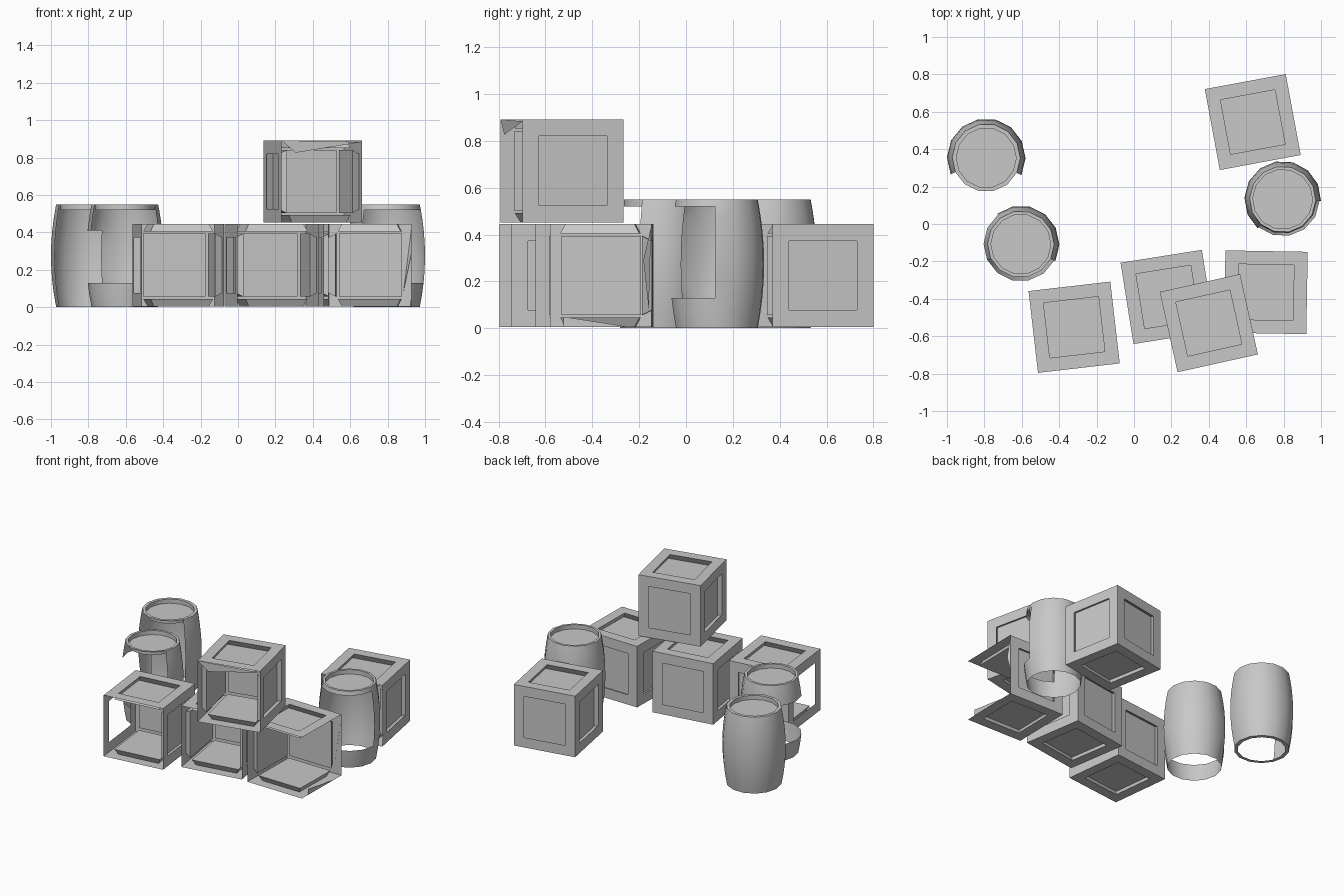
import bpy, bmesh
from math import cos, sin, pi, radians
from mathutils import Vector

cube = bpy.data.objects.get("Cube")
if cube:
    bpy.data.objects.remove(cube, do_unlink=True)

# One plain grey material
grey = bpy.data.materials.new("plain_grey")
grey.use_nodes = True
colour = (0.58, 0.58, 0.58, 1)
grey.diffuse_color = colour
grey.node_tree.nodes["Principled BSDF"].inputs["Base Color"].default_value = colour

HALF = 0.22       # half the crate side
FRAME = 0.072     # width of the crate frame boards
RECESS = 0.04     # how far the panels sit in
FLARE = 1.14      # panels run slightly behind the frame boards
SIDES = 14        # barrel staves
HEIGHT = 0.55     # barrel height


def finish(name, bm, location, turn=0.0):
    mesh = bpy.data.meshes.new(name)
    bm.to_mesh(mesh)
    bm.free()
    mesh.materials.append(grey)
    ob = bpy.data.objects.new(name, mesh)
    bpy.context.collection.objects.link(ob)
    ob.location = location
    ob.rotation_euler.z = radians(turn)
    return ob


def crate(name, x, y, z, turn, open_sides, lost_panel=None, shards=()):
    """Hollow crate shell; whole sides or a single panel may be broken away."""
    bm = bmesh.new()
    bmesh.ops.create_cube(bm, size=2 * HALF)
    bm.normal_update()
    gone = [f for f in bm.faces
            if any(f.normal.dot(Vector(d)) > 0.9 for d in open_sides)]
    bmesh.ops.delete(bm, geom=gone, context='FACES')
    panels = bm.faces[:]
    bmesh.ops.inset_individual(bm, faces=panels, thickness=FRAME, use_even_offset=True)
    bmesh.ops.inset_individual(bm, faces=panels, thickness=0, depth=-RECESS)
    for f in panels:
        centre = f.calc_center_median()
        for v in f.verts:
            v.co = centre + (v.co - centre) * FLARE
    if lost_panel:
        bm.normal_update()
        lost = [f for f in panels if f.normal.dot(Vector(lost_panel)) > 0.9]
        walls = {g for f in lost for e in f.edges for g in e.link_faces}
        bmesh.ops.delete(bm, geom=list(walls), context='FACES')
    # Splinters left around the opening, in units of half a side
    for tri in shards:
        bm.faces.new([bm.verts.new(Vector(p) * HALF) for p in tri])
    finish(name, bm, (x, y, z + HALF), turn)


FRONT, LEFT, RIGHT = (0, -1, 0), (1, 0, 0), (-1, 0, 0)
TOP_SPLINTER = [(-1, -1, 1), (-0.65, -1, 0.7), (1, -1, 0.96)]
POST_SPLINTER = [(1, 1, 0.95), (0.8, 0.95, -0.65), (1, 0.85, 0.3)]
FLOOR_SPLINTER = [(1, -0.7, -1), (1, 0.6, -1), (1, -0.7, -0.8)]

# Crates
crate("crate_front_right", -0.32, -0.552, 0.005, 6.6, [FRONT], lost_panel=RIGHT)
crate("crate_front_middle", 0.18, -0.39, 0.005, 9, [FRONT])
crate("crate_front_left", 0.705, -0.365, 0.005, -1, [FRONT, LEFT],
      shards=[POST_SPLINTER, FLOOR_SPLINTER])
crate("crate_stacked", 0.40, -0.53, 0.452, 12.5, [FRONT], shards=[TOP_SPLINTER])
crate("crate_back", 0.635, 0.545, 0.005, 10.5, [FRONT])


def barrel(name, x, y, belly, start, gaps, bottom_ring=False):
    """Bulging barrel shell with a sunken lid and holes in its staves.
    Each gap is (first stave, stave after the last, low z, high z)."""
    bm = bmesh.new()
    levels = [0, 0.07, 0.13, 0.2, 0.27, 0.34, 0.41, 0.47, 0.52, HEIGHT]
    profile = [(belly - 0.028 * (2 * h / HEIGHT - 1) ** 2, h) for h in levels]
    profile += [(0.16, HEIGHT), (0.16, HEIGHT - 0.03)]
    rings = [[bm.verts.new((r * cos(radians(start) + 2 * pi * i / SIDES),
                            r * sin(radians(start) + 2 * pi * i / SIDES), h))
              for i in range(SIDES)] for r, h in profile]
    for j in range(len(rings) - 1):
        mid = (profile[j][1] + profile[j + 1][1]) / 2
        stave = j < len(levels) - 1
        for i in range(SIDES):
            if stave and any(a <= i < b and low < mid < high for a, b, low, high in gaps):
                continue
            k = (i + 1) % SIDES
            bm.faces.new((rings[j][i], rings[j][k], rings[j + 1][k], rings[j + 1][i]))
    bm.faces.new(rings[-1])
    if bottom_ring:
        inner = [bm.verts.new((v.co.x * 0.86, v.co.y * 0.86, 0)) for v in rings[0]]
        for i in range(SIDES):
            k = (i + 1) % SIDES
            bm.faces.new((rings[0][k], rings[0][i], inner[i], inner[k]))
    loose = [v for v in bm.verts if not v.link_faces]
    bmesh.ops.delete(bm, geom=loose, context='VERTS')
    ob = finish(name, bm, (x, y, 0))
    bpy.ops.object.select_all(action='DESELECT')
    ob.select_set(True)
    bpy.context.view_layer.objects.active = ob
    bpy.ops.object.shade_smooth_by_angle(angle=radians(35))


# Barrels
barrel("barrel_back_right", -0.79, 0.354, 0.21, 205, [(0, 5, 0, HEIGHT)], bottom_ring=True)
barrel("barrel_right", -0.605, -0.108, 0.206, 128,
       [(0, 8, 0.13, 0.41), (3, 8, 0.41, HEIGHT)])
barrel("barrel_left", 0.795, 0.132, 0.205, 229, [(0, 5, 0.13, 0.52)])
